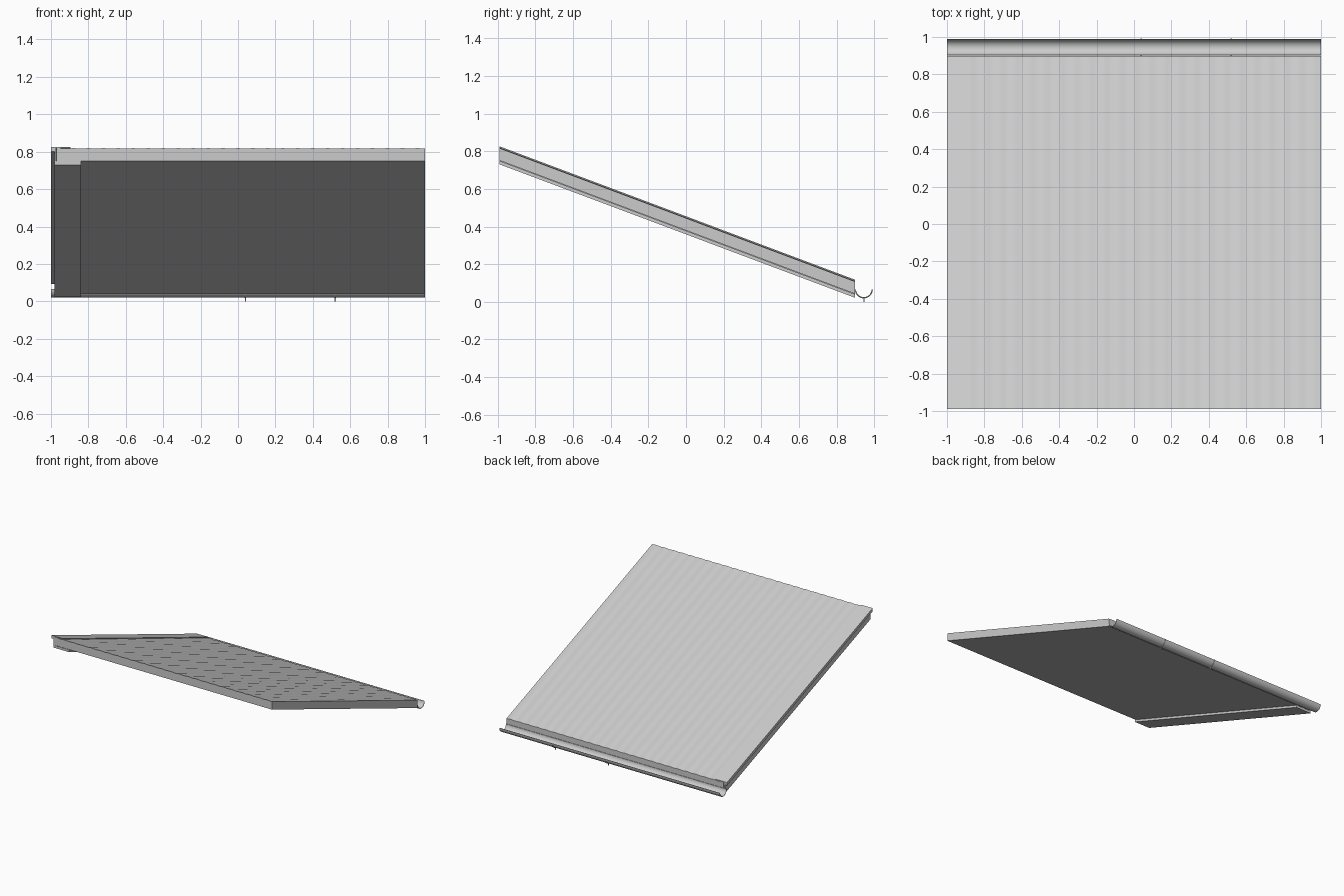
import bpy
import bmesh
import math

cube = bpy.data.objects.get("Cube")
if cube:
    bpy.data.objects.remove(cube, do_unlink=True)

GREY = (0.6, 0.6, 0.6, 1)
grey = bpy.data.materials.new("light grey metal")
grey.use_nodes = True
grey.diffuse_color = GREY
grey.node_tree.nodes["Principled BSDF"].inputs["Base Color"].default_value = GREY

Y_FRONT, Y_BACK = -0.99, 0.897
Z_FRONT, Z_BACK = 0.826, 0.118


def prism(name, start, end, smooth=False):
    """Solid between two matching outlines."""
    bm = bmesh.new()
    a = [bm.verts.new(p) for p in start]
    b = [bm.verts.new(p) for p in end]
    bm.faces.new(a)
    bm.faces.new(b[::-1])
    n = len(a)
    for i in range(n):
        j = (i + 1) % n
        bm.faces.new((a[j], a[i], b[i], b[j]))
    bmesh.ops.recalc_face_normals(bm, faces=bm.faces)
    mesh = bpy.data.meshes.new(name)
    bm.to_mesh(mesh)
    bm.free()
    mesh.materials.append(grey)
    obj = bpy.data.objects.new(name, mesh)
    bpy.context.collection.objects.link(obj)
    if smooth:
        bpy.ops.object.select_all(action="DESELECT")
        obj.select_set(True)
        bpy.context.view_layer.objects.active = obj
        bpy.ops.object.shade_smooth_by_angle(angle=math.radians(35))
    return obj


def along_slope(name, outline, smooth=False):
    """Run an (x, height offset) outline down the roof slope."""
    return prism(name,
                 [(x, Y_FRONT, Z_FRONT + h) for x, h in outline],
                 [(x, Y_BACK, Z_BACK + h) for x, h in outline], smooth)


def along_x(name, outline, x0, x1, smooth=False):
    """Run a (y, z) outline across the roof."""
    return prism(name, [(x0, y, z) for y, z in outline],
                 [(x1, y, z) for y, z in outline], smooth)


# Roof panel: softly corrugated top, flat underside
PITCH, STEPS = 0.08, 198
x_left, x_right = -0.97, 1.0
waves = []
for i in range(STEPS + 1):
    x = x_left + (x_right - x_left) * i / STEPS
    waves.append((x, -0.0085 + 0.0015 * math.cos(math.tau * x / PITCH)))
along_slope("roof_panel", waves + [(x_right, -0.075), (x_left, -0.075)], True)

# Folded edge trim wrapping one side of the panel
along_slope("side_trim", [
    (-1, 0), (-0.895, 0), (-0.895, -0.006), (-0.972, -0.006),
    (-0.972, -0.077), (-0.84, -0.077), (-0.84, -0.096),
    (-0.98, -0.096), (-0.98, -0.025), (-1, -0.025)])


# Half round gutter along the low edge
def half_ring(outer, inner, y=0.945, z=0.066, n=20):
    angles = [math.pi * (1 + i / n) for i in range(n + 1)]
    arc = [(y + outer * math.cos(t), z + outer * math.sin(t)) for t in angles]
    return arc + [(y + inner * math.cos(t), z + inner * math.sin(t))
                  for t in reversed(angles)]


along_x("gutter", half_ring(0.045, 0.041), -1, 1, True)

# Small gutter clips with a pin below
for i, x in enumerate((0.04, 0.52)):
    along_x(f"gutter_clip_{i + 1}", half_ring(0.048, 0.044), x - 0.004, x + 0.004, True)
    along_x(f"clip_pin_{i + 1}",
            [(0.942, 0), (0.948, 0), (0.948, 0.021), (0.942, 0.021)], x - 0.003, x + 0.003)
